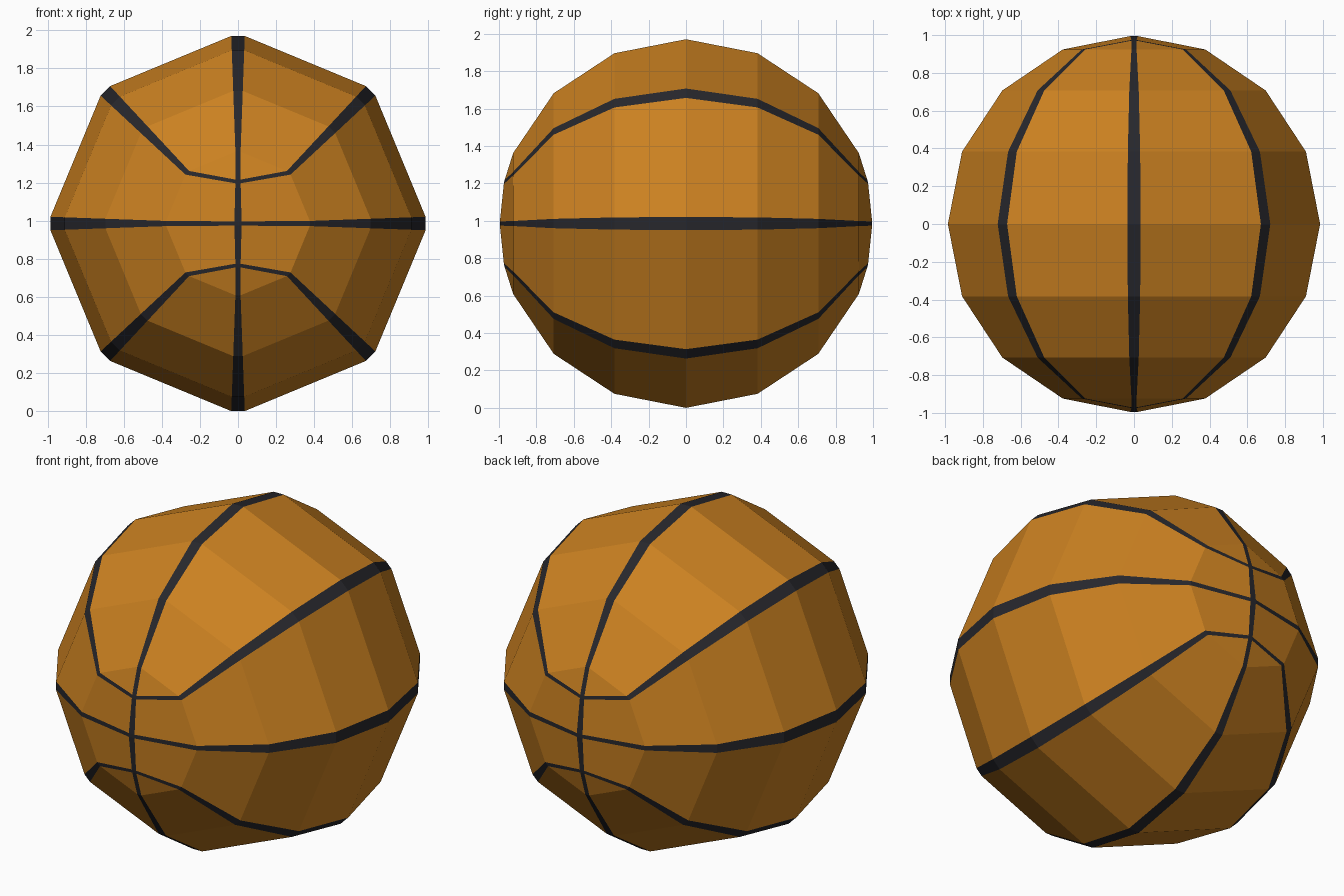
import bpy, bmesh
from math import sin, cos, pi, sqrt

if "Cube" in bpy.data.objects:
    bpy.data.objects.remove(bpy.data.objects["Cube"])

CENTRE_Z = 0.985
SEGMENTS = 8
CAP_Z = 0.22          # where the curved seams meet the upright seam


def material(name, colour):
    mat = bpy.data.materials.new(name)
    mat.diffuse_color = (*colour, 1)
    mat.use_nodes = True
    mat.node_tree.nodes["Principled BSDF"].inputs["Base Color"].default_value = mat.diffuse_color
    return mat


bm = bmesh.new()
seams = []

# Rings of eight points along the y axis
rings = []
for k in range(1, 8):
    a = k * pi / 8
    rings.append([bm.verts.new((sin(a) * cos(i * pi / 4), -cos(a), sin(a) * sin(i * pi / 4)))
                  for i in range(SEGMENTS)])

# Body panels, with a seam along every meridian
for r0, r1 in zip(rings, rings[1:]):
    for i in range(SEGMENTS):
        j = (i + 1) % SEGMENTS
        bm.faces.new((r0[i], r0[j], r1[j], r1[i]))
        seams.append((r0[i], r1[i]))

# Front and back caps, where the diagonal seams bend in to the upright seam
for ring, side in ((rings[0], -1), (rings[-1], 1)):
    pole = bm.verts.new((0, side, 0))
    for s in (0, 4):
        mid = bm.verts.new((0, side * sqrt(1 - CAP_Z ** 2), CAP_Z if s == 0 else -CAP_Z))
        a, b, c, d, e = (ring[(s + n) % 8] for n in range(5))
        for f in ((pole, a, b, mid), (mid, b, c), (mid, c, d), (pole, mid, d, e)):
            bm.faces.new(f)
        seams += [(pole, mid), (mid, c), (mid, b), (mid, d), (pole, a)]

bmesh.ops.recalc_face_normals(bm, faces=bm.faces)

# Dark seam strips, proportional to the panel width
bmesh.ops.bevel(bm, geom=[bm.edges.get(s) for s in seams], offset=5, offset_type='PERCENT',
                segments=1, profile=0.5, affect='EDGES', material=1)
bmesh.ops.recalc_face_normals(bm, faces=bm.faces)

mesh = bpy.data.meshes.new("ball")
bm.to_mesh(mesh)
bm.free()
mesh.materials.append(material("orange_panels", (0.60, 0.22, 0.015)))
mesh.materials.append(material("dark_seams", (0.02, 0.02, 0.025)))
ball = bpy.data.objects.new("ball", mesh)
ball.location.z = CENTRE_Z
bpy.context.collection.objects.link(ball)
